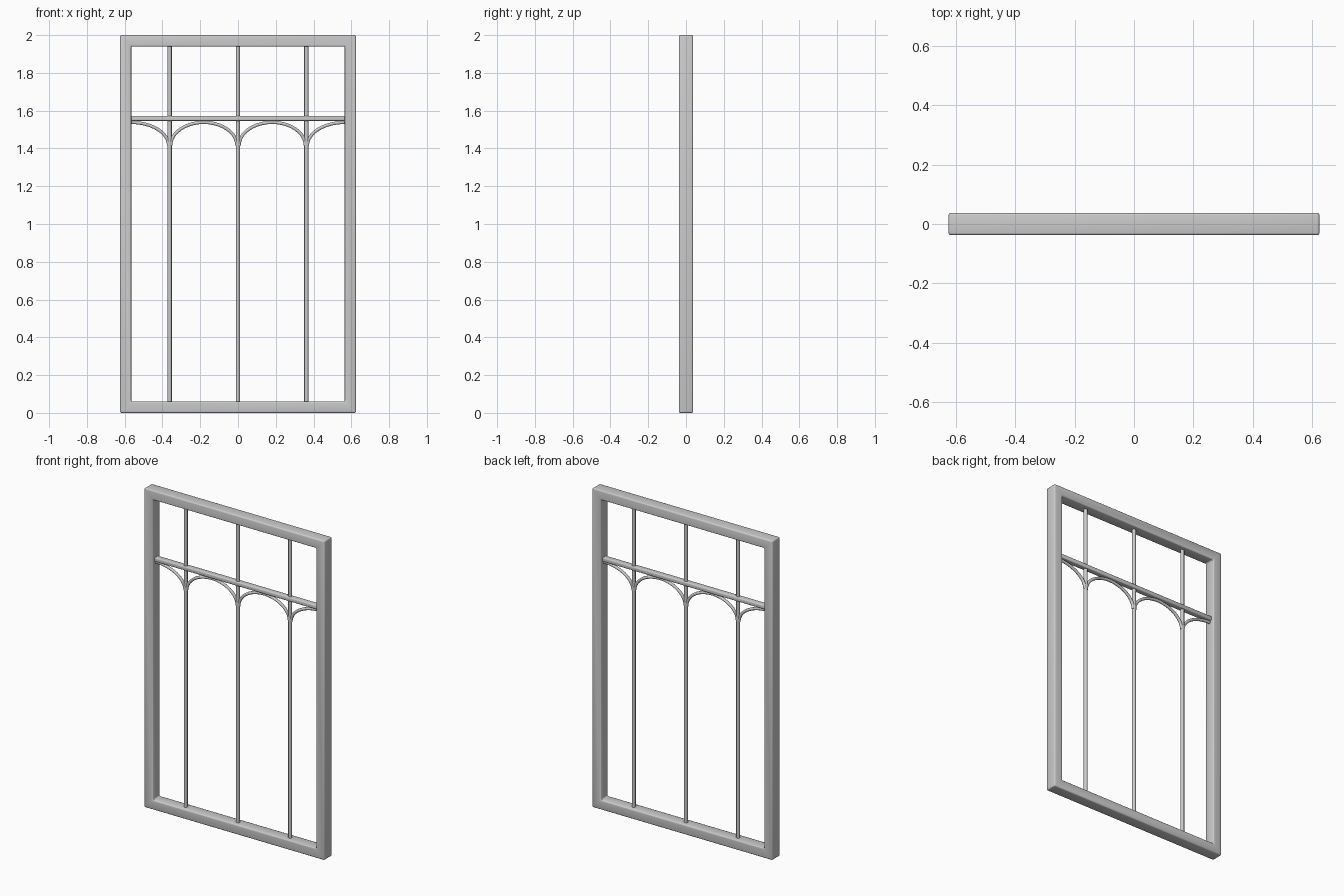
import bpy, bmesh, math

if "Cube" in bpy.data.objects:
    bpy.data.objects.remove(bpy.data.objects["Cube"])

W, H, B, D = 0.625, 2.0, 0.06, 0.0375     # half width, height, border, half depth
XS = (-0.362, 0.0, 0.362)                 # mullion positions
IN = W - B                                # inner half width


def finish(ob, bevel):
    m = ob.modifiers.new("bevel", "BEVEL")
    m.width, m.segments = bevel, 3
    m.limit_method = 'ANGLE'
    bpy.context.view_layer.objects.active = ob
    ob.select_set(True)
    bpy.ops.object.modifier_apply(modifier=m.name)
    bpy.ops.object.shade_smooth_by_angle()
    ob.select_set(False)


def tube(name, pts, r, res=3):
    cu = bpy.data.curves.new(name, 'CURVE')
    cu.dimensions = '3D'
    cu.bevel_depth, cu.bevel_resolution = r, res
    cu.use_fill_caps = True
    sp = cu.splines.new('POLY')
    sp.points.add(len(pts) - 1)
    for p, c in zip(sp.points, pts):
        p.co = (*c, 1)
    ob = bpy.data.objects.new(name, cu)
    bpy.context.collection.objects.link(ob)
    return ob


# outer frame: mitred rectangular ring with softened edges
bm = bmesh.new()
rings = []
for inset, y in ((0, -D), (B, -D), (B, D), (0, D)):
    w = W - inset
    rings.append([bm.verts.new((x, y, z)) for x, z in
                  ((-w, inset), (w, inset), (w, H - inset), (-w, H - inset))])
for k in range(4):
    a, b = rings[k], rings[(k + 1) % 4]
    for i in range(4):
        j = (i + 1) % 4
        bm.faces.new((a[i], a[j], b[j], b[i]))
bmesh.ops.recalc_face_normals(bm, faces=bm.faces)
me = bpy.data.meshes.new("window_frame")
bm.to_mesh(me)
bm.free()
frame = bpy.data.objects.new("window_frame", me)
bpy.context.collection.objects.link(frame)
finish(frame, 0.008)

# horizontal crossbar
bpy.ops.mesh.primitive_cube_add(size=1, location=(0, 0, 1.559))
bar = bpy.context.object
bar.name = "crossbar"
bar.scale = (2 * IN + 0.01, 0.036, 0.026)
bpy.ops.object.transform_apply(location=False, rotation=False, scale=True)
finish(bar, 0.006)

# vertical mullions
for x in XS:
    tube("mullion", [(x, 0, B - 0.01), (x, 0, H - B + 0.01)], 0.0115)


# arches springing from the mullions up to the crossbar
def arch(xc, a, t0, t1, b=0.122, z0=1.416, n=20):
    pts = []
    for i in range(n + 1):
        t = math.radians(t0 + (t1 - t0) * i / n)
        pts.append((xc + a * math.cos(t), 0, z0 + b * math.sin(t)))
    tube("arch", pts, 0.009)


for s in (-1, 1):
    arch(s * 0.181, 0.175, 0, 180)
arch(-IN - 0.003, IN - 0.362 - 0.003, 0, 90)
arch(IN + 0.003, IN - 0.362 - 0.003, 180, 90)
